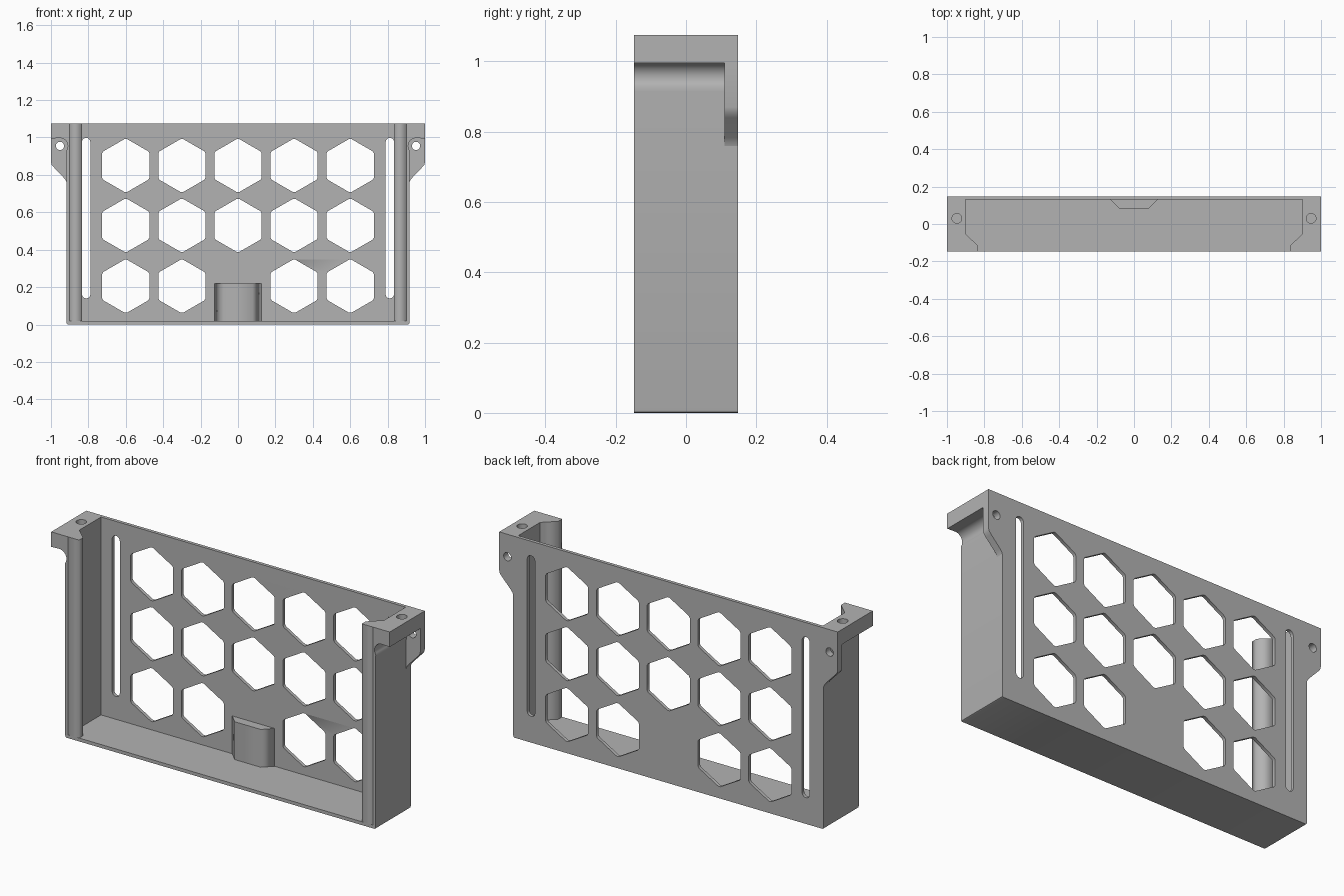
import bpy, bmesh
from math import sin, cos, radians
from mathutils import Matrix, Vector

cube = bpy.data.objects.get("Cube")
if cube:
    bpy.data.objects.remove(cube, do_unlink=True)

# Overall dimensions
TOP, BACK, FRONT = 1.075, 0.148, -0.148
WALL_IN, WALL_OUT, FLOOR = 0.9, 0.917, 0.018
PLATE_Y, TAB_Z = 0.13, 0.995
SCREW = (0.952, 0.955)

grey = bpy.data.materials.new("plain grey")
grey.use_nodes = True
colour = (0.45, 0.45, 0.45, 1)
grey.diffuse_color = colour
grey.node_tree.nodes["Principled BSDF"].inputs["Base Color"].default_value = colour


def arc(cx, cy, r, start, end, steps=12):
    angles = [radians(start + (end - start) * i / steps) for i in range(steps + 1)]
    return [(cx + r * cos(a), cy + r * sin(a)) for a in angles]


def circle(cx, cy, r):
    return arc(cx, cy, r, 0, 360, 32)[:-1]


def mirror(points):
    return [(-x, y) for x, y in reversed(points)]


def extrude(name, loops, low, high, upright=True):
    """Fill an outline with holes and extrude it along y (upright) or z."""
    curve = bpy.data.curves.new(name, 'CURVE')
    curve.dimensions, curve.fill_mode = '2D', 'BOTH'
    curve.extrude = (high - low) / 2
    for loop in loops:
        spline = curve.splines.new('POLY')
        spline.points.add(len(loop) - 1)
        for point, (x, y) in zip(spline.points, loop):
            point.co = (x, y, 0, 1)
        spline.use_cyclic_u = True
    temp = bpy.data.objects.new(name + " outline", curve)
    mesh = bpy.data.meshes.new_from_object(temp)
    bpy.data.objects.remove(temp)
    middle = (low + high) / 2
    if upright:
        mesh.transform(Matrix.Translation((0, middle, 0)) @ Matrix.Rotation(radians(90), 4, 'X'))
    else:
        mesh.transform(Matrix.Translation((0, 0, middle)))
    bm = bmesh.new()
    bm.from_mesh(mesh)
    bmesh.ops.remove_doubles(bm, verts=bm.verts, dist=1e-5)
    bmesh.ops.recalc_face_normals(bm, faces=bm.faces)
    bm.to_mesh(mesh)
    bm.free()
    mesh.materials.clear()
    mesh.materials.append(grey)
    obj = bpy.data.objects.new(name, mesh)
    bpy.context.collection.objects.link(obj)
    return obj


def smooth(obj):
    bpy.ops.object.select_all(action='DESELECT')
    obj.select_set(True)
    bpy.context.view_layer.objects.active = obj
    bpy.ops.object.shade_smooth_by_angle(angle=radians(32))


def hexagon(cx, cz, r=0.1455, trim=0.007):
    """Pointed-top hexagon with slightly eased corners."""
    corners = [Vector((cx + r * sin(radians(60 * i)), cz + r * cos(radians(60 * i))))
               for i in range(6)]
    points = []
    for i, c in enumerate(corners):
        for other in (corners[i - 1], corners[(i + 1) % 6]):
            points.append(tuple(c + (other - c).normalized() * trim))
    return points


def slot(cx, low, high, r):
    return arc(cx, high - r, r, 0, 180) + arc(cx, low + r, r, 180, 360)


# Floor, side walls and top tabs as one bent shell, with screw-head hollows under the tabs
hollow = arc(*SCREW, 0.042, 90, 215) + [(WALL_OUT, 0.915)]
half = [(WALL_OUT - 0.008, 0), (WALL_OUT - 0.002, 0.003), (WALL_OUT, 0.01)]
half += hollow[::-1] + [(1, TAB_Z), (1, TOP), (WALL_IN, TOP), (WALL_IN, FLOOR)]
shell = extrude("tray_shell", [half + mirror(half)], FRONT, BACK)

# Blind screw holes in the tab tops
drill = extrude("tab_drill", [circle(s * 0.947, 0.03, 0.026) for s in (-1, 1)],
                TOP - 0.06, TOP + 0.05, upright=False)
cut = shell.modifiers.new("tab holes", 'BOOLEAN')
cut.operation, cut.solver, cut.object = 'DIFFERENCE', 'EXACT', drill
bpy.context.view_layer.objects.active = shell
bpy.ops.object.modifier_apply(modifier=cut.name)
bpy.data.objects.remove(drill, do_unlink=True)
smooth(shell)

# Back plate with hexagon vents and side slots
loops = [[(-WALL_IN, FLOOR), (WALL_IN, FLOOR), (WALL_IN, TOP), (-WALL_IN, TOP)]]
for row, cz in enumerate((0.205, 0.53, 0.85)):
    for col in range(-2, 3):
        if row or col:
            loops.append(hexagon(col * 0.3, cz))
for s in (-1, 1):
    loops.append(slot(s * 0.812, 0.14, 0.998, 0.0225))
smooth(extrude("back_plate", loops, PLATE_Y, BACK))

# Mounting ears under the tabs, and bevelled lips on the front edge
ear = hollow + [(WALL_OUT, 0.76), (0.921, 0.771), (0.93, 0.783), (0.984, 0.84),
                (0.996, 0.854), (1, 0.87), (1, TAB_Z)]
lip = [(WALL_IN, -0.054), (0.835, -0.115), (0.835, FRONT), (WALL_IN, FRONT)]
for side, s, flip in (("left", 1, list), ("right", -1, mirror)):
    hole = circle(s * SCREW[0], SCREW[1], 0.022)
    smooth(extrude(side + "_ear", [flip(ear), hole], 0.11, BACK))
    extrude(side + "_front_lip", [flip(lip)], FLOOR, TOP, upright=False)

# Wedge-sided block at the foot of the back plate
block = [(0.125, PLATE_Y), (0.077, 0.082)]
extrude("centre_block", [block + mirror(block)], FLOOR, 0.22, upright=False)
